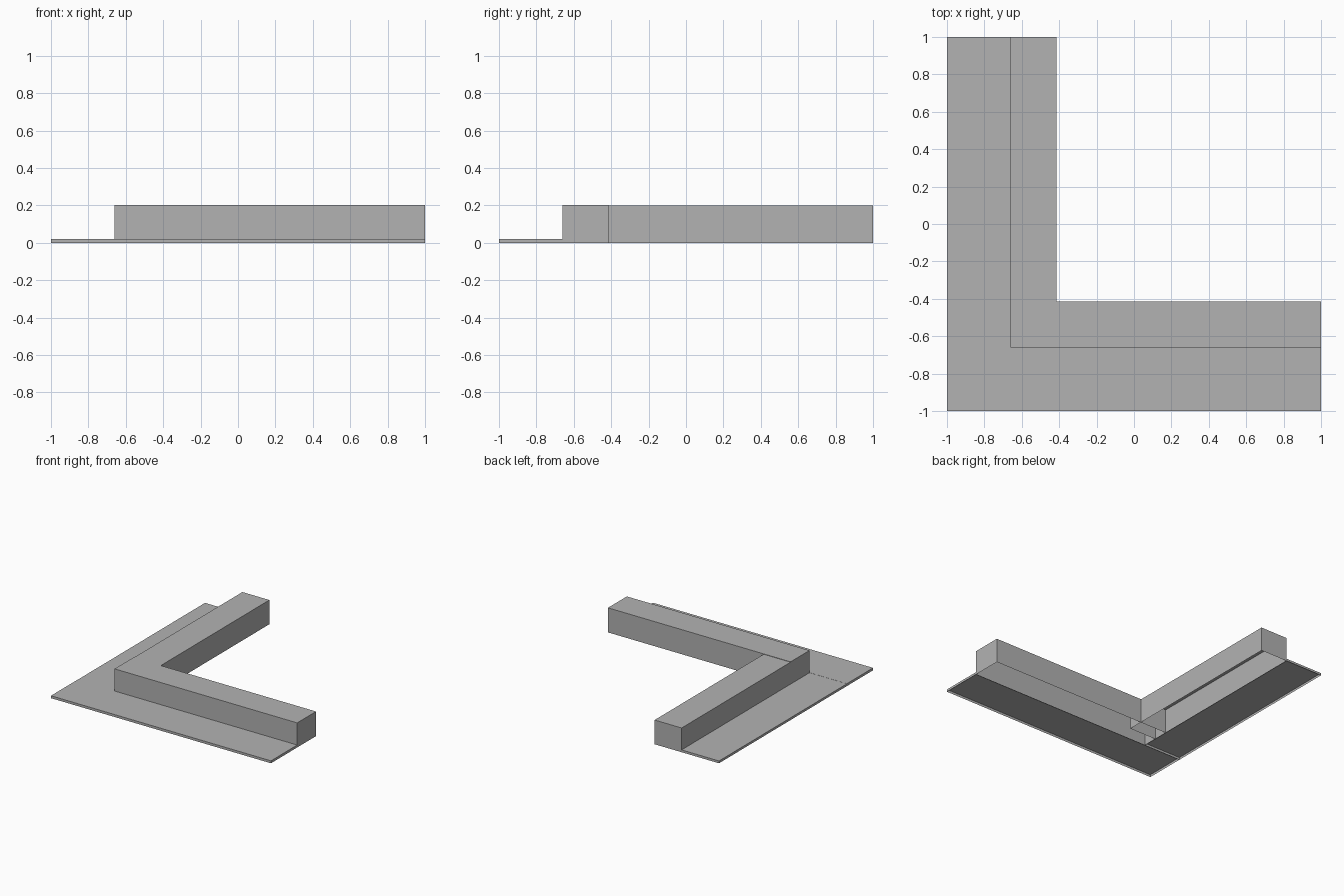
import bpy
import bmesh

cube = bpy.data.objects.get("Cube")
if cube:
    bpy.data.objects.remove(cube, do_unlink=True)

# Plain grey shared by every part
GREY = (0.448, 0.448, 0.448, 1)
grey = bpy.data.materials.new("plain_grey")
grey.use_nodes = True
grey.diffuse_color = GREY
grey.node_tree.nodes["Principled BSDF"].inputs["Base Color"].default_value = GREY

# Key plan lines, the same along x and y
OUTER, FACE, INNER, END = -1, -0.66, -0.415, 1
MID = (FACE + INNER) / 2


def open_box(name, x, y, height):
    """Box standing on the ground with no underside."""
    bm = bmesh.new()
    bmesh.ops.create_cube(bm, size=1)
    for v in bm.verts:
        v.co = (x[v.co.x > 0], y[v.co.y > 0], height if v.co.z > 0 else 0)
    bm.normal_update()
    under = [f for f in bm.faces if f.normal.z < -0.5]
    bmesh.ops.delete(bm, geom=under, context='FACES_ONLY')
    mesh = bpy.data.meshes.new(name)
    bm.to_mesh(mesh)
    bm.free()
    mesh.materials.append(grey)
    obj = bpy.data.objects.new(name, mesh)
    bpy.context.collection.objects.link(obj)
    return obj


# Thin ledges along the outside of the corner
open_box("front_ledge", (OUTER, END), (OUTER, FACE), 0.02)
open_box("side_ledge", (OUTER, FACE), (FACE, END), 0.019)

# Low walls; the side wall starts inside the front wall
open_box("front_wall", (FACE, END), (FACE, INNER), 0.202)
open_box("side_wall", (FACE, INNER), (MID, END), 0.199)
